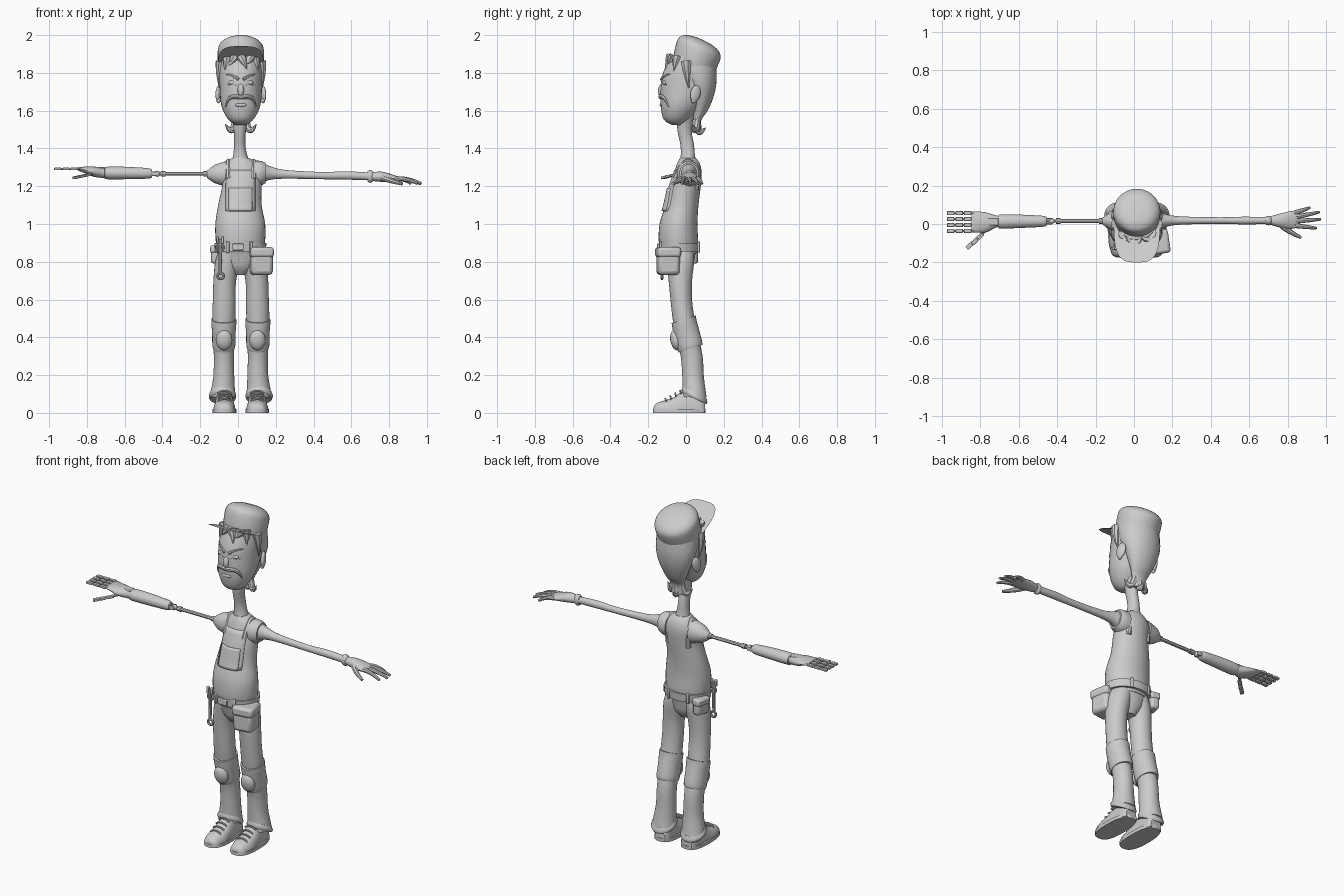
import bpy, bmesh, math
from mathutils import Vector

grey = bpy.data.materials.new("plain_grey")
grey.diffuse_color = (0.6, 0.6, 0.6, 1)
CX = 0.015  # centre line of the body


def finish(ob, name):
    ob.name = name
    ob.data.materials.clear()
    ob.data.materials.append(grey)
    return ob


def from_bmesh(bm, name, recalc=True):
    if recalc:
        bmesh.ops.recalc_face_normals(bm, faces=bm.faces)
    me = bpy.data.meshes.new(name)
    bm.to_mesh(me)
    bm.free()
    ob = bpy.data.objects.new(name, me)
    bpy.context.collection.objects.link(ob)
    return finish(ob, name)


def smooth_rings(rings, k):
    out = []
    for i in range(len(rings) - 1):
        p = [rings[max(0, min(len(rings) - 1, i + j))] for j in (-1, 0, 1, 2)]
        for s in range(k):
            t = s / k
            out.append([0.5 * (2 * b + (c - a) * t + (2 * a - 5 * b + 4 * c - d) * t * t
                               + (3 * b - a - 3 * c + d) * t ** 3) for a, b, c, d in zip(*p)])
    return out + [list(rings[-1])]


def loft(name, axis, rings, n=28, k=3, power=1.0, tilt=0.0, floor=None):
    """Rings are (position on axis, centre a, centre b, radius a, radius b)."""
    bm = bmesh.new()
    loops = []
    for t, ca, cb, ra, rb in smooth_rings(rings, k):
        loop = []
        for i in range(n):
            c, s = math.cos(2 * math.pi * i / n), math.sin(2 * math.pi * i / n)
            a = ca + ra * math.copysign(abs(c) ** power, c)
            b = cb + rb * math.copysign(abs(s) ** power, s)
            tt = t + tilt * (b - cb)
            co = {'x': (tt, a, b), 'y': (a, tt, b), 'z': (a, b, tt)}[axis]
            if floor is not None:
                co = (co[0], co[1], max(floor, co[2]))
            loop.append(bm.verts.new(co))
        loops.append(loop)
    for p, q in zip(loops, loops[1:]):
        for i in range(n):
            bm.faces.new((p[i], p[(i + 1) % n], q[(i + 1) % n], q[i]))
    bm.faces.new(loops[0])
    bm.faces.new(loops[-1])
    return from_bmesh(bm, name)


def tube(name, pts, radii):
    cu = bpy.data.curves.new(name, 'CURVE')
    cu.dimensions, cu.bevel_depth, cu.bevel_resolution, cu.use_fill_caps = '3D', 1.0, 2, True
    sp = cu.splines.new('NURBS')
    sp.points.add(len(pts) - 1)
    for p, co, r in zip(sp.points, pts, radii):
        p.co, p.radius = (*co, 1), r
    sp.use_endpoint_u, sp.order_u, sp.resolution_u = True, min(3, len(pts)), 6
    ob = bpy.data.objects.new(name, cu)
    bpy.context.collection.objects.link(ob)
    bpy.ops.object.select_all(action='DESELECT')
    ob.select_set(True)
    bpy.context.view_layer.objects.active = ob
    bpy.ops.object.convert(target='MESH')
    return finish(bpy.context.object, name)


def box(name, loc, dims, rot=(0, 0, 0), bevel=0.004):
    bpy.ops.mesh.primitive_cube_add(size=1, location=loc, rotation=rot)
    ob = bpy.context.object
    ob.scale = dims
    bpy.ops.object.transform_apply(location=False, rotation=False)
    m = ob.modifiers.new("bevel", 'BEVEL')
    m.width, m.segments = bevel, 2
    return finish(ob, name)


def ball(name, loc, scale, rot=(0, 0, 0)):
    bpy.ops.mesh.primitive_uv_sphere_add(segments=20, ring_count=12, radius=1, location=loc, rotation=rot)
    bpy.context.object.scale = scale
    return finish(bpy.context.object, name)


def ring(name, loc, R, r):
    bpy.ops.mesh.primitive_torus_add(major_radius=R, minor_radius=r, major_segments=20, minor_segments=8,
                                     location=loc, rotation=(math.pi / 2, 0, 0))
    return finish(bpy.context.object, name)


def on(rings, x, z, off=0.0, side=-1):
    """Point on the front (or back) of a z loft."""
    for p, q in zip(rings, rings[1:]):
        if p[0] <= z <= q[0]:
            f = (z - p[0]) / (q[0] - p[0])
            _, xc, yc, rx, ry = [a + (b - a) * f for a, b in zip(p, q)]
            u = max(-0.97, min(0.97, (x - xc) / rx))
            return (x, yc + side * (ry * math.sqrt(1 - u * u) + off), z)


def patch(name, rings, x0, x1, z0, z1, off):
    bm = bmesh.new()
    g = [[bm.verts.new(on(rings, x0 + (x1 - x0) * i / 12, z0 + (z1 - z0) * j / 8, off))
          for i in range(13)] for j in range(9)]
    for j in range(8):
        for i in range(12):
            bm.faces.new((g[j][i], g[j][i + 1], g[j + 1][i + 1], g[j + 1][i]))
    ob = from_bmesh(bm, name, False)
    ob.modifiers.new("thickness", 'SOLIDIFY').thickness = 0.012


# Torso, neck and overalls
torso = [(.84, .015, -.037, .115, .09), (.90, .013, -.04, .13, .104), (1.0, .012, -.04, .132, .10),
         (1.1, .01, -.022, .115, .088), (1.2, .02, -.005, .104, .083), (1.27, .02, .01, .103, .073),
         (1.32, .018, .013, .082, .06), (1.35, .014, .01, .045, .042)]
loft("torso", 'z', torso, n=36)
loft("neck", 'z', [(1.30, .014, .012, .055, .05), (1.36, .012, .01, .038, .038), (1.42, .009, .006, .03, .036),
                   (1.5, .01, -.008, .033, .038), (1.6, .015, 0, .05, .05)])
patch("bib", torso, -.065, .092, 1.07, 1.285, .004)
patch("bib_pocket", torso, -.05, .077, 1.07, 1.19, .011)
for s in (-1, 1):
    x = CX + s * .066
    tube("strap", [on(torso, x, 1.24, -.004), on(torso, x, 1.29, -.002), (x, .012, 1.345),
                   on(torso, x, 1.29, -.002, 1), on(torso, x, 1.18, -.006, 1)], [.015] * 5)
loft("pelvis", 'z', [(.73, CX, -.03, .035, .04), (.77, CX, -.032, .08, .068), (.82, CX, -.034, .11, .08),
                     (.87, CX, -.036, .118, .092)])

# Belt with loops, pouches and spanner
belt = [(.855, .013, -.035, .134, .107), (.90, .013, -.035, .138, .11)]
loft("belt", 'z', belt, n=36, k=1)
for x in (-.055, .07):
    for side in (-1, 1):
        box("belt_loop", on(belt, x, .878, .003, side), (.018, .012, .06), (0, 0, side * -(x - .013) * 5))
box("buckle", on(belt, 0, .878, .004), (.06, .014, .035))
box("front_pouch", (.122, -.095, .795), (.115, .115, .13), (0, 0, .15), .02)
box("front_pouch_flap", (.122, -.095, .85), (.124, .124, .055), (0, 0, .15), .015)
box("side_pouch", (-.112, .02, .835), (.05, .085, .09), (0, 0, -.2), .014)
box("side_pouch_flap", (-.113, .02, .867), (.056, .092, .04), (0, 0, -.2), .01)
tube("spanner_handle", [(-.095, -.125, .92), (-.095, -.128, .74)], [.009, .009])
ring("spanner_ring", (-.092, -.127, .725), .016, .007)
for x in (-.108, -.082):
    box("spanner_jaw", (x, -.127, .915), (.013, .018, .04))
ring("spanner_holder", (-.095, -.122, .875), .018, .006)

# Legs, knee pads and shoes
leg = [(.085, .096, .045, .068, .064), (.13, .094, .042, .062, .06), (.20, .09, .037, .055, .057),
       (.30, .09, .03, .053, .058), (.40, .09, .007, .057, .06), (.50, .09, -.013, .061, .058),
       (.60, .088, -.025, .06, .057), (.70, .085, -.03, .06, .062), (.80, .07, -.03, .066, .073),
       (.86, .055, -.035, .06, .075)]
wrap = [(.34, .09, .024, .057, .062), (.36, .09, .019, .061, .066), (.42, .09, .003, .062, .066),
        (.47, .09, -.008, .066, .064), (.495, .09, -.012, .066, .064)]
shoe = [(-.172, 0, 0, .025, .03), (-.155, 0, 0, .045, .052), (-.10, 0, 0, .059, .07), (-.06, 0, 0, .057, .085),
        (-.02, 0, 0, .053, .115), (.03, 0, 0, .05, .135), (.08, 0, 0, .047, .12), (.1, 0, 0, .035, .08)]
for s in (-1, 1):
    def side(rings):
        return [(z, CX + s * dx, y, rx, ry) for z, dx, y, rx, ry in rings]
    xs = CX + s * .087
    loft("leg", 'z', side(leg), tilt=0, k=3)
    loft("trouser_cuff", 'z', side([(.075, .097, .045, .068, .064), (.09, .097, .045, .073, .068),
                                    (.11, .096, .044, .066, .062)]), tilt=-.45)
    loft("knee_wrap", 'z', side(wrap), tilt=.32)
    ball("knee_pad", (CX + s * .088, -.053, .385), (.043, .03, .055), (.2, 0, 0))
    loft("shoe", 'y', [(y, xs, z, rx, rz) for y, _, z, rx, rz in shoe], power=.8, floor=.004)
    loft("sole", 'z', [(z, xs, -.036, .063, .14) for z in (0, .02)], k=1, power=.75)
    for i in range(4):
        y, z = -.105 + i * .026, .077 + i * .014
        tube("lace", [(xs - .035, y, z - .016), (xs, y - .008, z + .012), (xs + .035, y, z - .016)], [.005] * 3)

# Head and face
head = [(1.525, CX, -.045, .03, .03), (1.55, CX, -.05, .064, .066), (1.60, CX, -.035, .094, .096),
        (1.65, CX, -.022, .107, .113), (1.72, CX, 0, .112, .135), (1.80, CX, .012, .114, .134),
        (1.89, CX, .03, .108, .112)]
loft("head", 'z', head, n=36)
ball("nose", (CX, -.128, 1.71), (.018, .02, .036), (-.15, 0, 0))
tube("moustache", [on(head, CX + x, z, .002) for x, z in
                   ((-.08, 1.62), (-.068, 1.668), (-.03, 1.676), (0, 1.672), (.03, 1.676), (.068, 1.668), (.08, 1.62))],
     [.004, .011, .013, .011, .013, .011, .004])
ball("lower_lip", on(head, CX, 1.63, -.003), (.03, .009, .01))
for s in (-1, 1):
    tube("eyebrow", [on(head, CX + s * x, z, .002) for x, z in ((.012, 1.765), (.045, 1.787), (.08, 1.795))],
         [.009, .009, .003])
    ball("eye", on(head, CX + s * .045, 1.748, -.006), (.021, .012, .012))
    tube("eye_bag", [on(head, CX + s * x, z, -.001) for x, z in ((.02, 1.738), (.045, 1.728), (.072, 1.74))],
         [.003, .005, .003])
    ball("ear", (CX + s * .118, .05, 1.69), (.014, .028, .045), (-.2, 0, s * .35))
    ball("ear_lobe", (CX + s * .118, .04, 1.655), (.011, .014, .016))
    # Sideburns and flicked hair ends
    tube("sideburn", [(CX + s * .105, .0, 1.86), (CX + s * .119, .005, 1.79), (CX + s * .112, .015, 1.72)],
         [.03, .018, .003])
    tube("hair_flick", [(CX + s * .025, .06, 1.57), (CX + s * .035, .055, 1.5), (CX + s * .065, .04, 1.495),
                        (CX + s * .082, .035, 1.53)], [.018, .02, .015, .002])
loft("back_hair", 'z', [(1.49, CX, .062, .035, .014), (1.55, CX, .06, .046, .021), (1.60, CX, .075, .066, .04),
                        (1.68, CX, .083, .098, .065), (1.76, CX, .07, .12, .092), (1.84, CX, .05, .12, .11)])
tube("back_hair_flick", [(CX, .06, 1.56), (CX, .06, 1.49), (CX, .08, 1.485), (CX, .105, 1.51)],
     [.02, .02, .015, .002])
for x0, x1, z in ((-.07, -.085, 1.81), (-.03, -.06, 1.84), (0, .03, 1.82), (.05, .03, 1.85), (.075, .09, 1.81)):
    tube("fringe_lock", [on(head, CX + x0, 1.885, -.005), on(head, CX + (x0 + x1) / 2, 1.86, -.002),
                         on(head, CX + x1, z, 0)], [.028, .02, .002])

# Cap with a thin brim
cap = loft("cap", 'z', [(-.002, 0, 0, .118, .115), (.03, 0, -.006, .122, .12), (.09, 0, -.012, .122, .125),
                        (.118, 0, -.014, .112, .116), (.138, 0, -.015, .085, .088), (.148, 0, -.015, .045, .045),
                        (.150, 0, -.015, .004, .004)], n=36)
bm = bmesh.new()
outline = [bm.verts.new((-.118, 0, 0))]
for i in range(25):
    a = math.pi + math.pi * i / 24
    c, s = math.cos(a), math.sin(a)
    outline.append(bm.verts.new((.12 * math.copysign(abs(c) ** .6, c), -.05 - .214 * abs(s) ** .7, 0)))
outline.append(bm.verts.new((.118, 0, 0)))
bm.faces.new(outline)
brim = from_bmesh(bm, "cap_brim", False)
for ob in (cap, brim):
    ob.location = (CX, .04, 1.832)
    ob.rotation_euler = (math.radians(-24.6), 0, 0)

# Left arm and hand
loft("left_arm", 'x', [(.07, .015, 1.262, .055, .065), (.12, .015, 1.27, .05, .056), (.17, .018, 1.27, .032, .036),
                       (.25, .018, 1.263, .021, .023), (.45, .018, 1.256, .017, .019), (.57, .018, 1.257, .02, .022),
                       (.70, .018, 1.252, .018, .02)], n=20)
loft("left_sleeve", 'x', [(.085, .015, 1.265, .064, .07), (.12, .015, 1.268, .062, .066), (.145, .016, 1.27, .05, .054)])
loft("glove_cuff", 'x', [(.685, .018, 1.252, .021, .027), (.70, .018, 1.252, .025, .034), (.715, .018, 1.251, .02, .026)])
loft("left_hand", 'x', [(.70, .018, 1.251, .019, .022), (.76, .018, 1.25, .036, .027), (.81, .02, 1.243, .046, .021),
                        (.85, .025, 1.236, .044, .014), (.865, .027, 1.232, .035, .007)], n=20)
for y0, x1, y1 in ((.058, .915, .085), (.036, .965, .062), (.014, .972, .025), (-.008, .95, -.022)):
    tube("left_finger", [(.835, y0, 1.24), ((.85 + x1) / 2, (y0 + y1) / 2, 1.242), (x1, y1, 1.213)], [.013, .012, .007])
tube("left_thumb", [(.77, -.005, 1.245), (.81, -.045, 1.228), (.87, -.07, 1.212)], [.018, .014, .008])

# Right mechanical arm
loft("right_shoulder", 'x', [(-.165, .015, 1.263, .016, .018), (-.155, .015, 1.263, .024, .026),
                             (-.12, .015, 1.265, .045, .05), (-.06, .015, 1.265, .058, .068)])
AY, AZ = .015, 1.266
tube("upper_arm_rod", [(-.15, AY, AZ), (-.405, AY, AZ)], [.0105, .0105])
for x in (-.17, -.395):
    tube("rod_collar", [(x - .012, AY, AZ), (x + .012, AY, AZ)], [.015, .015])
ball("elbow_joint", (-.428, AY, AZ), (.016, .014, .016))
tube("elbow_pin", [(-.40, AY, AZ), (-.46, AY, AZ)], [.008, .008])
for dy in (-.014, .014):
    box("elbow_bracket", (-.45, AY + dy, AZ), (.05, .006, .024))
loft("forearm", 'x', [(-.705, .013, 1.27, .03, .027), (-.695, .013, 1.27, .037, .033), (-.6, .014, 1.27, .035, .033),
                      (-.48, .014, 1.268, .029, .028), (-.455, .014, 1.267, .022, .021)])
loft("right_palm", 'x', [(-.847, .011, 1.291, .055, .008), (-.82, .011, 1.288, .055, .015), (-.77, .008, 1.278, .052, .026),
                         (-.72, .013, 1.272, .032, .028), (-.69, .013, 1.27, .026, .026)], n=20)
box("palm_plate", (-.735, .012, 1.296), (.06, .04, .012))
for y in (.057, .026, -.005, -.036):
    tube("finger_rod", [(-.83, y, 1.292), (-.965, y, 1.292)], [.005, .005])
    for x in (-.866, -.91, -.955):
        box("finger_segment", (x, y, 1.292), (.038, .021, .013), bevel=.003)
tube("thumb_rod", [(-.765, -.025, 1.268), (-.85, -.108, 1.248)], [.008, .006])
for p in ((-.80, -.062, 1.259), (-.829, -.09, 1.253), (-.857, -.114, 1.247)):
    box("thumb_segment", p, (.036, .022, .014), (0, -.15, .76), .003)

# Smooth shading with crisp edges
bpy.ops.object.select_all(action='SELECT')
bpy.context.view_layer.objects.active = cap
bpy.ops.object.shade_smooth_by_angle(angle=math.radians(40))
